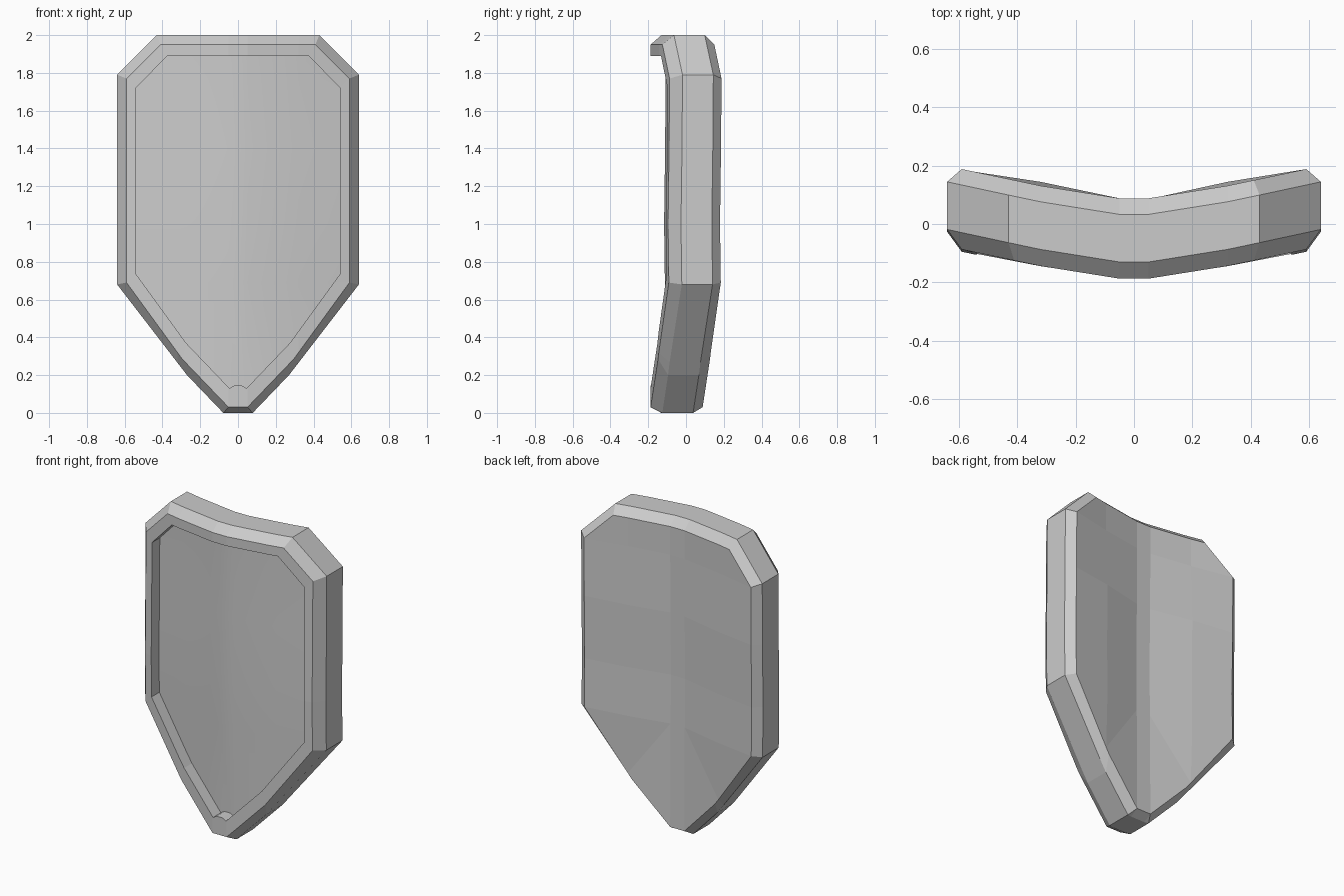
import bpy, bmesh
from mathutils import Vector

if "Cube" in bpy.data.objects:
    bpy.data.objects.remove(bpy.data.objects["Cube"])

# Right-hand halves of the outlines (x, z), top to bottom
OUTER = [(0.43, 2.0), (0.64, 1.79), (0.64, 0.68), (0.27, 0.20), (0.078, 0.0), (0.02, 0.0)]
EDGE = [(0.41, 1.95), (0.59, 1.77), (0.59, 0.69), (0.295, 0.285), (0.05, 0.03), (0.02, 0.03)]
INNER = [(0.375, 1.89), (0.54, 1.72), (0.54, 0.735), (0.275, 0.37), (0.045, 0.13), (0.02, 0.145)]

# Outline and depth for each ring, from recessed panel round to the back
RINGS = [(INNER, -0.108), (INNER, -0.187), (EDGE, -0.187),
         (OUTER, -0.13), (OUTER, 0.033), (EDGE, 0.088)]


def bend(x, z):
    """Sideways curve of the shield, with a slight waist at mid height."""
    knots = [(0, 0), (0.05, 0), (0.32, 0.043), (0.59, 0.1), (0.66, 0.116)]
    a = abs(x)
    y = 0
    for (x0, y0), (x1, y1) in zip(knots, knots[1:]):
        if x0 <= a <= x1:
            y = y0 + (y1 - y0) * (a - x0) / (x1 - x0)
            break
    waist = max(0, 1 - abs(z - 1.0) / 0.6)
    return y - 0.008 * waist


bm = bmesh.new()
loops = []
for half, y in RINGS:
    pts = half + [(-x, z) for x, z in reversed(half)]
    loops.append([bm.verts.new((x, y, z)) for x, z in pts])

# Walls, rim and bevels
for a, b in zip(loops, loops[1:]):
    n = len(a)
    for i in range(n):
        j = (i + 1) % n
        bm.faces.new((a[i], a[j], b[j], b[i]))

# Recessed front panel and back
panel = bm.faces.new(loops[0])
panel.smooth = True
bm.faces.new(loops[-1])

# Cut into columns and rows so the body can curve
cuts = [((x, 0, 0), (1, 0, 0)) for x in (-0.32, -0.05, 0.05, 0.32)]
cuts += [((0, 0, z), (0, 0, 1)) for z in (0.69, 1.0, 1.4, 1.77)]
for co, no in cuts:
    bmesh.ops.bisect_plane(bm, geom=bm.verts[:] + bm.edges[:] + bm.faces[:],
                           dist=1e-5, plane_co=Vector(co), plane_no=Vector(no))

# Curve the body, with a little extra fullness inside the back
for v in bm.verts:
    x, y, z = v.co
    full = 0.016 if y > 0.08 and abs(abs(x) - 0.32) < 0.01 and 0.6 < z < 1.5 else 0
    v.co.y = y + bend(x, z) + full

bmesh.ops.recalc_face_normals(bm, faces=bm.faces[:])
bmesh.ops.triangulate(bm, faces=[f for f in bm.faces if len(f.verts) > 4])
mesh = bpy.data.meshes.new("shield_body")
bm.to_mesh(mesh)
bm.free()
bpy.context.collection.objects.link(bpy.data.objects.new("shield_body", mesh))
